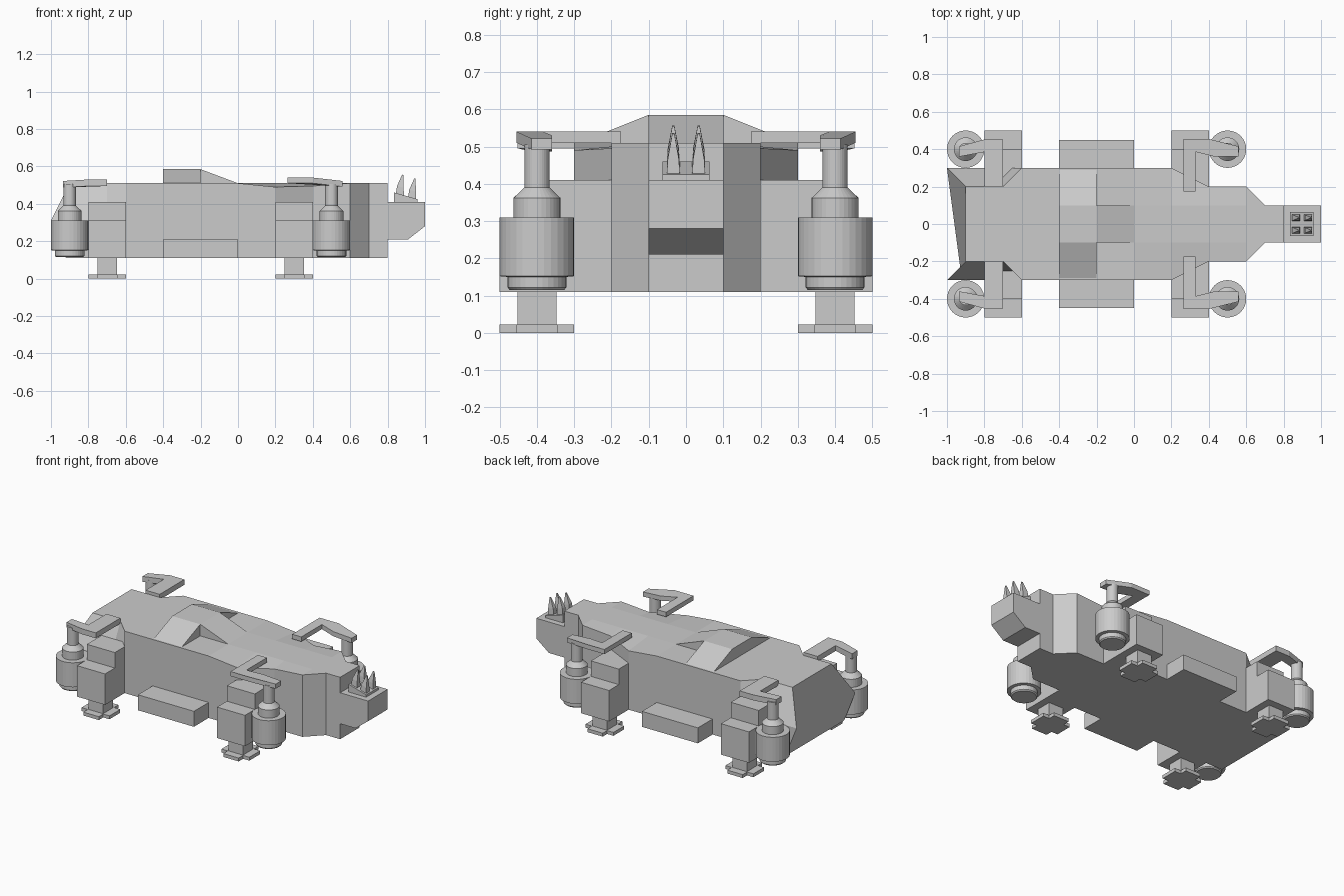
import bpy, bmesh, math

cube = bpy.data.objects.get("Cube")
if cube:
    bpy.data.objects.remove(cube, do_unlink=True)

grey = bpy.data.materials.new("plain_grey")
grey.use_nodes = True
grey.diffuse_color = (0.6, 0.6, 0.6, 1)
grey.node_tree.nodes["Principled BSDF"].inputs["Base Color"].default_value = (0.6, 0.6, 0.6, 1)


def finish(name, bm, mirror=False):
    """Turn a bmesh into an object, optionally mirrored across the long axis."""
    bmesh.ops.recalc_face_normals(bm, faces=bm.faces)
    mesh = bpy.data.meshes.new(name)
    bm.to_mesh(mesh)
    bm.free()
    mesh.materials.append(grey)
    obj = bpy.data.objects.new(name, mesh)
    bpy.context.collection.objects.link(obj)
    if mirror:
        mod = obj.modifiers.new("mirror", 'MIRROR')
        mod.use_axis = (False, True, False)
        mod.use_mirror_merge = False
    return obj


def loft(name, rings, mirror=False, deform=None):
    """Skin closed rings of equal point count and cap both ends."""
    bm = bmesh.new()
    rows = [[bm.verts.new(p) for p in ring] for ring in rings]
    n = len(rows[0])
    for a, b in zip(rows, rows[1:]):
        for i in range(n):
            j = (i + 1) % n
            bm.faces.new((a[i], a[j], b[j], b[i]))
    bm.faces.new(rows[0])
    bm.faces.new(rows[-1])
    if deform:
        for v in bm.verts:
            v.co.z += deform(v.co)
    return finish(name, bm, mirror)


def plan(name, outline, z0, z1, mirror=False, deform=None):
    return loft(name, [[(x, y, z) for x, y in outline] for z in (z0, z1)], mirror, deform)


def side(name, outline, half):
    return loft(name, [[(x, y, z) for x, z in outline] for y in (-half, half)])


def box(name, x0, x1, y0, y1, z0, z1, mirror=False):
    return plan(name, [(x0, y0), (x1, y0), (x1, y1), (x0, y1)], z0, z1, mirror)


def hull_ring(xs, width, top_width, top=0.51):
    """Cross-section: keel, waist, shoulder and deck ridge on both sides."""
    half = list(zip(xs, (width, width, top_width, min(0.1, top_width * 0.6)), (0.11, 0.31, top, 0.51)))
    return half + [(x, -y, z) for x, y, z in reversed(half)]


# Hull with sloped tail and tapered bow
sections = [hull_ring((-0.92, -1, -0.9, -0.9), 0.3, 0.2)]
for x, w, t, top in [(-0.7, 0.3, 0.2, 0.51), (-0.6, 0.3, 0.3, 0.51), (0, 0.3, 0.3, 0.51),
                     (0.2, 0.3, 0.3, 0.49), (0.4, 0.2, 0.2, 0.495), (0.6, 0.2, 0.2, 0.51),
                     (0.7, 0.1, 0.1, 0.51), (0.8, 0.1, 0.1, 0.51)]:
    sections.append(hull_ring((x,) * 4, w, t, top))
loft("hull", sections)

# Roof hump and the ramp in front of it
loft("roof_hump", [[(x, -0.3, 0.505), (x, -0.1, 0.585), (x, 0.1, 0.585), (x, 0.3, 0.505)]
                   for x in (-0.4, -0.2)])
side("roof_ramp", [(-0.2, 0.5), (0, 0.5), (0, 0.51), (-0.2, 0.585)], 0.1)

# Head with chamfered chin
side("head", [(0.79, 0.21), (0.91, 0.21), (1, 0.28), (1, 0.41), (0.79, 0.41)], 0.1)

# Spike mount and four forward-leaning spikes
side("spike_mount", [(0.835, 0.405), (0.96, 0.405), (0.96, 0.425), (0.835, 0.46)], 0.063)
for label, x, z in (("rear", 0.865, 0.44), ("front", 0.93, 0.42)):
    rings = []
    for dx, dz, r in ((0, 0, 0.018), (0.003, 0.05, 0.015), (0.016, 0.115, 0.003)):
        rings.append([(x + dx + r * a * 1.2, 0.034 + r * b, z + dz - r * a * 0.3)
                      for a, b in ((-1, -1), (1, -1), (1, 1), (-1, 1))])
    loft(label + "_spikes", rings, mirror=True)

# Side lockers
box("side_locker", -0.4, 0, 0.29, 0.45, 0.11, 0.21, mirror=True)

# Legs: stepped housing, shin and cross-shaped foot
for label, x in (("rear", -0.7), ("front", 0.3)):
    box(label + "_leg_inner_housing", x - 0.1, x + 0.1, 0.2, 0.4, 0.11, 0.41, mirror=True)
    box(label + "_leg_outer_housing", x - 0.1, x + 0.1, 0.4, 0.5, 0.11, 0.31, mirror=True)
    box(label + "_shin", x - 0.052, x + 0.052, 0.348, 0.452, 0.02, 0.115, mirror=True)
    r, s = 0.1, 0.055
    quarter = [(r, -s), (r, s), (s, s)]
    cross = []
    for k in range(4):
        c, d = round(math.cos(k * math.pi / 2)), round(math.sin(k * math.pi / 2))
        cross += [(x + c * px - d * py, 0.4 + d * px + c * py) for px, py in quarter]
    plan(label + "_foot", cross, 0, 0.022, mirror=True)

# Thruster pods: turned profile around each vertical axis
POD = [(0.073, 0.115), (0.079, 0.122), (0.079, 0.15), (0.1, 0.152), (0.1, 0.31),
       (0.063, 0.31), (0.063, 0.362), (0.034, 0.39), (0.034, 0.505)]
SIDES = 32
for label, x in (("rear", -0.9), ("front", 0.5)):
    rings = [[(x + r * math.cos(2 * math.pi * i / SIDES), 0.4 + r * math.sin(2 * math.pi * i / SIDES), z)
              for i in range(SIDES)] for r, z in POD]
    loft(label + "_thruster", rings, mirror=True)

# Bent arms carrying the thrusters, drooping toward their tips
plan("rear_arm", [(-0.7, 0.2), (-0.7, 0.452), (-0.8, 0.452), (-0.935, 0.415),
                  (-0.935, 0.36), (-0.8, 0.385), (-0.8, 0.2)], 0.495, 0.53, mirror=True,
     deform=lambda p: -0.008 if p.x < -0.85 else 0)
plan("front_arm", [(0.265, 0.175), (0.33, 0.175), (0.33, 0.385), (0.43, 0.36),
                   (0.56, 0.36), (0.56, 0.415), (0.4, 0.455), (0.265, 0.455)], 0.51, 0.54, mirror=True,
     deform=lambda p: -0.018 if p.x > 0.5 else (-0.01 if p.x > 0.42 else 0))
